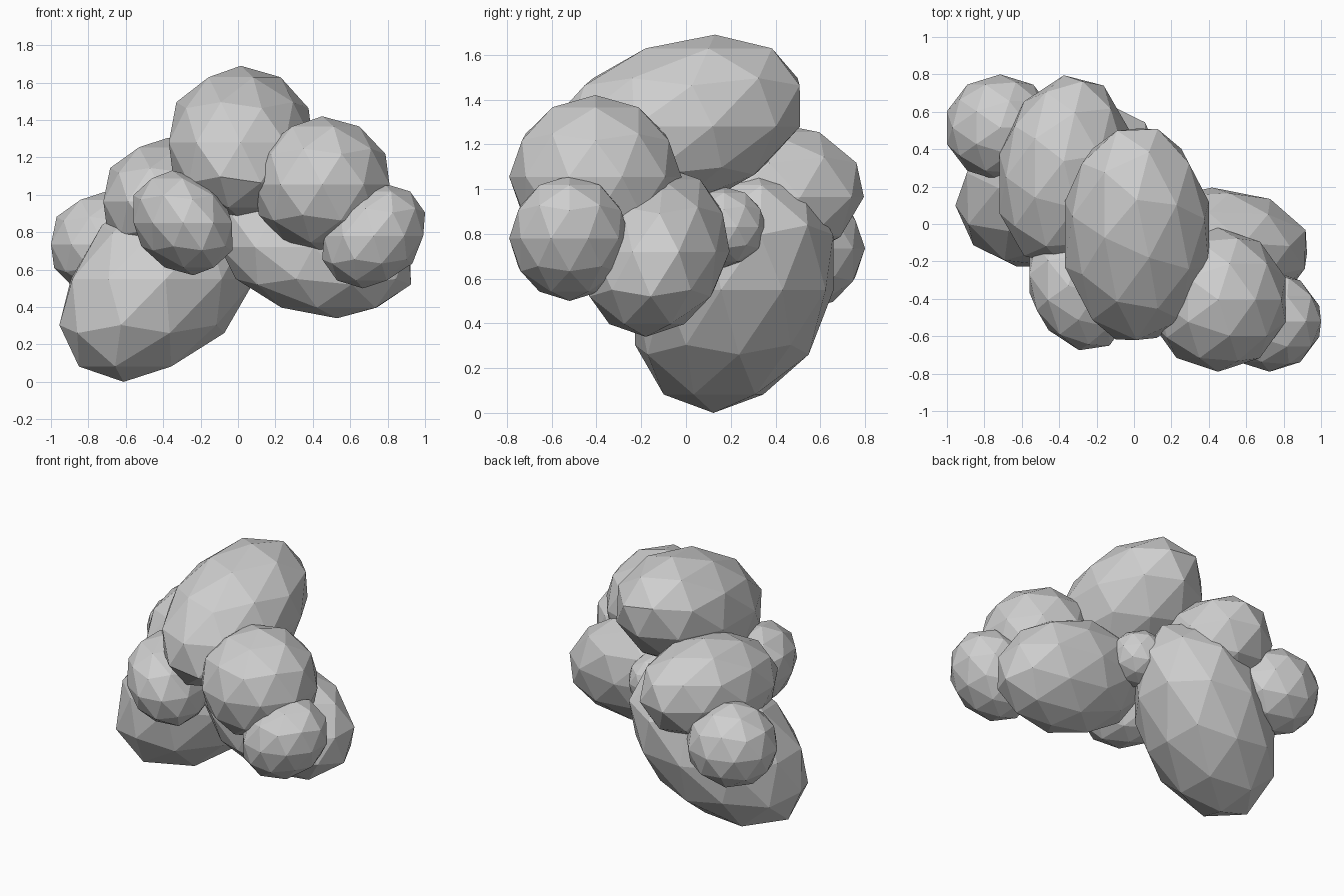
import bpy, bmesh, math
from mathutils import Matrix, Vector

cube = bpy.data.objects.get("Cube")
if cube:
    bpy.data.objects.remove(cube, do_unlink=True)

# One plain grey for the whole cluster
grey = bpy.data.materials.new("plain_grey")
grey.use_nodes = True
GREY = (0.62, 0.62, 0.62, 1.0)
grey.diffuse_color = GREY
grey.node_tree.nodes["Principled BSDF"].inputs["Base Color"].default_value = GREY


def lean_matrix(xy, xz, yz):
    """Turn a unit sphere into an ellipsoid leaning by the given amounts."""
    b = math.sqrt(1 - xy * xy)
    c = (yz - xy * xz) / b
    d = math.sqrt(1 - xz * xz - c * c)
    return Matrix(((1, 0, 0), (xy, b, 0), (xz, c, d)))


def blob(name, centre, half_size, lean=(0, 0, 0)):
    """Faceted ellipsoid with exact half extents, tilted by lean (xy, xz, yz)."""
    bm = bmesh.new()
    bmesh.ops.create_icosphere(bm, subdivisions=2, radius=1)
    shape = lean_matrix(*lean)
    # Keep one corner at the highest point and one at the lowest
    pole = Vector((0, 0, 1)).rotation_difference(shape[2]).to_matrix()
    bm.transform((shape @ pole).to_4x4())
    fit = [half_size[i] / max(v.co[i] for v in bm.verts) for i in range(3)]
    bmesh.ops.scale(bm, vec=Vector(fit), verts=bm.verts)
    bmesh.ops.recalc_face_normals(bm, faces=bm.faces)
    mesh = bpy.data.meshes.new(name)
    bm.to_mesh(mesh)
    bm.free()
    mesh.materials.append(grey)
    obj = bpy.data.objects.new(name, mesh)
    obj.location = centre
    bpy.context.collection.objects.link(obj)


# Large lobes
blob("top_lobe", (0.015, -0.055, 1.28), (0.385, 0.565, 0.41), (0, 0, 0.31))
blob("lower_right_lobe", (-0.4, 0.215, 0.55), (0.555, 0.445, 0.55), (0.22, 0.38, 0.2))
blob("lower_left_lobe", (0.41, -0.14, 0.72), (0.515, 0.335, 0.38), (0, -0.22, 0.12))

# Medium lobes
blob("front_left_lobe", (0.45, -0.405, 1.055), (0.36, 0.385, 0.365), (0, 0, 0))
blob("back_right_lobe", (-0.375, 0.285, 0.965), (0.345, 0.51, 0.34), (0.14, 0, 0.1))

# Small lobes
blob("front_right_lobe", (-0.295, -0.33, 0.85), (0.265, 0.345, 0.28), (-0.2, -0.2, 0))
blob("outer_left_lobe", (0.725, -0.52, 0.78), (0.275, 0.27, 0.28), (0, 0.2, 0))
blob("outer_right_lobe", (-0.715, 0.515, 0.735), (0.285, 0.285, 0.28))
blob("inner_lobe", (0.10, 0.17, 0.83), (0.18, 0.19, 0.18))
